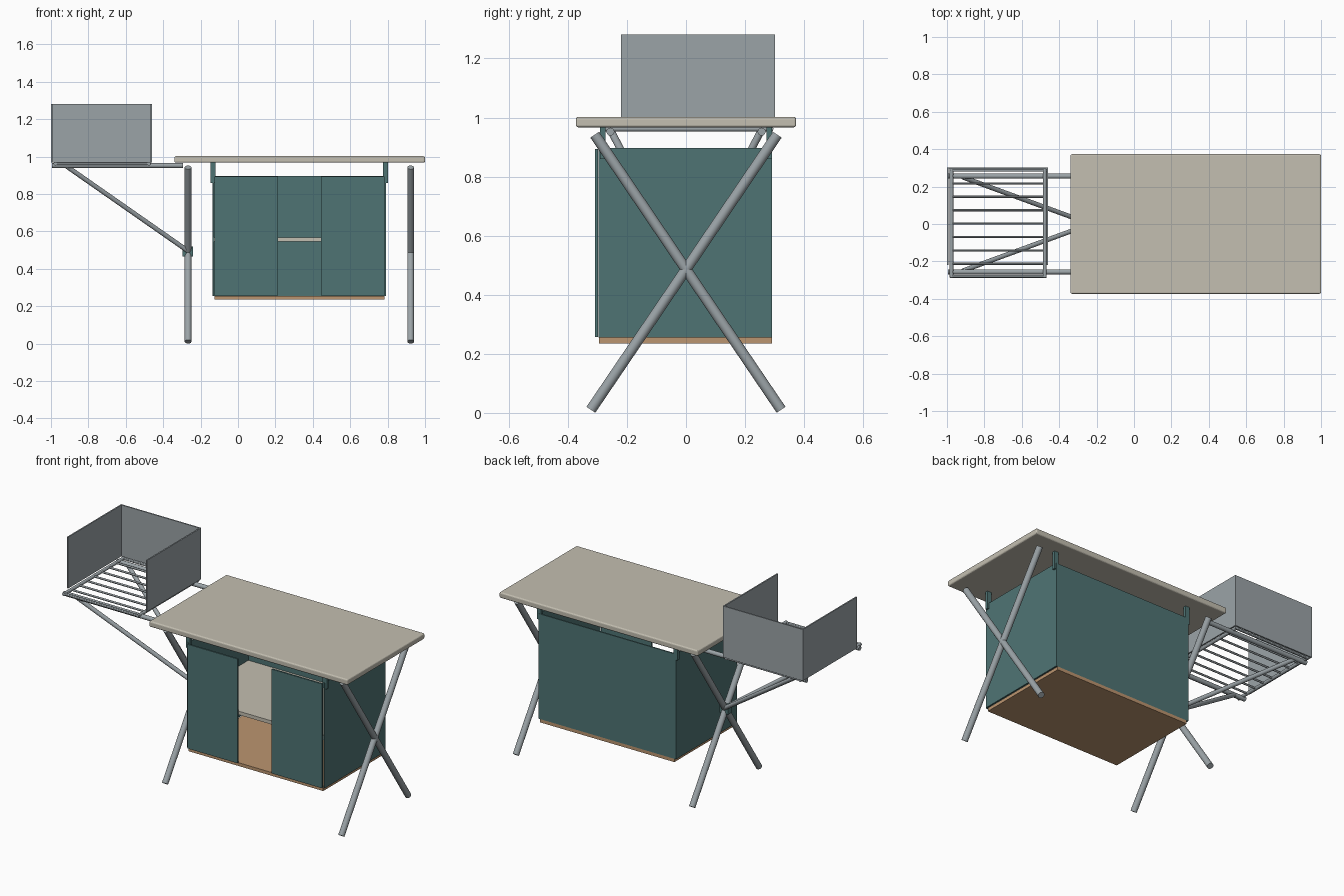
import bpy
from mathutils import Vector

cube = bpy.data.objects.get("Cube")
if cube:
    bpy.data.objects.remove(cube, do_unlink=True)


def material(name, rgb):
    m = bpy.data.materials.new(name)
    m.use_nodes = True
    m.diffuse_color = (*rgb, 1)
    m.node_tree.nodes["Principled BSDF"].inputs["Base Color"].default_value = (*rgb, 1)
    return m


TEAL = material("teal panel", (0.078, 0.175, 0.175))
BEIGE = material("beige board", (0.55, 0.52, 0.44))
GREY = material("grey metal", (0.33, 0.37, 0.39))
WOOD = material("brown wood", (0.50, 0.30, 0.16))


def box(name, x, y, z, mat, bevel=0):
    """Box given by its (min, max) range on each axis."""
    bpy.ops.mesh.primitive_cube_add(size=1, location=[sum(r) / 2 for r in (x, y, z)])
    ob = bpy.context.object
    ob.name = name
    ob.scale = [r[1] - r[0] for r in (x, y, z)]
    bpy.ops.object.transform_apply(location=False, rotation=False, scale=True)
    ob.data.materials.append(mat)
    if bevel:
        mod = ob.modifiers.new("soft edges", "BEVEL")
        mod.width = bevel
        mod.segments = 3
    return ob


def tube(name, a, b, radius, mat=GREY, sides=20):
    """Round bar from point a to point b."""
    a, b = Vector(a), Vector(b)
    bpy.ops.mesh.primitive_cylinder_add(vertices=sides, radius=radius,
                                        depth=(b - a).length, location=(a + b) / 2)
    ob = bpy.context.object
    ob.name = name
    ob.rotation_euler = (b - a).to_track_quat("Z", "Y").to_euler()
    ob.data.materials.append(mat)
    bpy.ops.object.shade_smooth_by_angle()
    return ob


# Tabletop
box("tabletop", (-0.34, 1.0), (-0.373, 0.373), (0.967, 1.002), BEIGE, 0.008)

# Crossed legs at each end
for end, x in (("right", -0.267), ("left", 0.923)):
    for i, s in enumerate((-1, 1)):
        tube(f"{end}_leg_{i + 1}", (x, s * 0.322, 0.0105), (x, -s * 0.309, 0.942), 0.018)

# Hanging cabinet, open at the top
box("cabinet_floor", (-0.126, 0.782), (-0.295, 0.292), (0.235, 0.255), WOOD)
box("cabinet_back", (-0.132, 0.79), (0.284, 0.292), (0.255, 0.896), TEAL)
box("cabinet_right_side", (-0.137, -0.129), (-0.296, 0.292), (0.255, 0.896), TEAL)
box("cabinet_left_side", (0.784, 0.792), (-0.296, 0.292), (0.255, 0.896), TEAL)
box("shelf", (-0.129, 0.784), (-0.292, 0.284), (0.546, 0.568), BEIGE)
box("right_door", (-0.125, 0.213), (-0.308, -0.298), (0.257, 0.893), TEAL)
box("left_door", (0.443, 0.782), (-0.308, -0.298), (0.257, 0.893), TEAL)

# Straps that hang the cabinet from the tabletop
for end, x in (("right", -0.133), ("left", 0.789)):
    for side, y in (("front", -0.282), ("back", 0.282)):
        box(f"{end}_{side}_strap", (x - 0.014, x + 0.014), (y - 0.009, y + 0.009),
            (0.86, 0.968), TEAL)

# Side arms with diagonal braces meeting at the leg crossing
for side, s in (("front", -1), ("back", 1)):
    tube(f"{side}_arm", (-0.995, s * 0.256, 0.952), (-0.295, s * 0.256, 0.952), 0.0135)
    tube(f"{side}_brace", (-0.915, s * 0.25, 0.947), (-0.27, s * 0.014, 0.497), 0.0125)
box("brace_bracket", (-0.297, -0.24), (-0.02, 0.02), (0.465, 0.52), TEAL)

# Stove rack: two cross bars carrying thin rods
for end, x in (("outer", -0.976), ("inner", -0.477)):
    tube(f"{end}_rack_bar", (x, -0.287, 0.962), (x, 0.295, 0.962), 0.01)
for i in range(7):
    y = -0.213 + i * 0.0717
    tube(f"rack_rod_{i + 1}", (-0.976, y, 0.962), (-0.477, y, 0.962), 0.006, sides=12)
for side, y in (("front", -0.28), ("back", 0.288)):
    tube(f"{side}_rack_rod", (-0.984, y, 0.962), (-0.469, y, 0.962), 0.008, sides=12)

# Wind screen on three sides of the rack
box("screen_back", (-1.0, -0.46), (0.294, 0.302), (0.968, 1.281), GREY)
box("screen_outer", (-1.0, -0.992), (-0.22, 0.302), (0.968, 1.281), GREY)
box("screen_inner", (-0.468, -0.46), (-0.22, 0.302), (0.968, 1.281), GREY)
